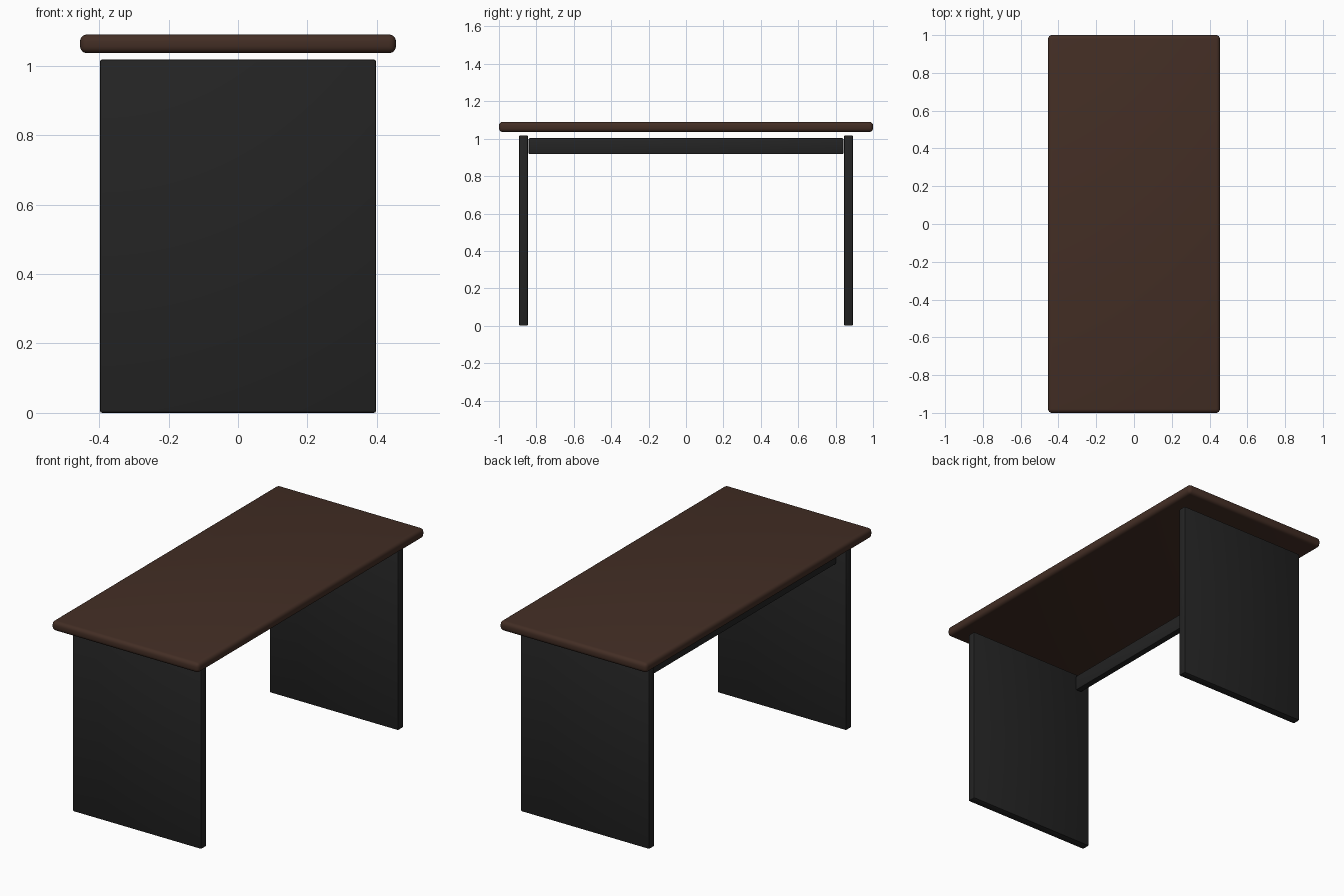
import bpy

if "Cube" in bpy.data.objects:
    bpy.data.objects.remove(bpy.data.objects["Cube"])


def material(name, rgb):
    m = bpy.data.materials.new(name)
    m.diffuse_color = (*rgb, 1.0)
    m.use_nodes = True
    m.node_tree.nodes["Principled BSDF"].inputs["Base Color"].default_value = m.diffuse_color
    return m


brown = material("dark_brown_wood", (0.056, 0.027, 0.018))
black = material("black_panel", (0.0175, 0.0175, 0.0175))


def board(name, lo, hi, bevel, segments, mat):
    """Box between two corners with rounded edges."""
    bpy.ops.mesh.primitive_cube_add(size=1, location=[(a + b) / 2 for a, b in zip(lo, hi)])
    ob = bpy.context.object
    ob.name = name
    ob.scale = [b - a for a, b in zip(lo, hi)]
    bpy.ops.object.transform_apply(location=False, rotation=False, scale=True)
    ob.data.materials.append(mat)
    mod = ob.modifiers.new("rounded_edges", 'BEVEL')
    mod.width = bevel
    mod.segments = segments
    bpy.ops.object.modifier_apply(modifier=mod.name)
    bpy.ops.object.shade_smooth_by_angle()
    return ob


# Tabletop, floating slightly above the side panels
board("tabletop", (-0.455, -1.0, 1.036), (0.455, 1.0, 1.09), 0.02, 4, brown)

# Side panels at both ends
for name, s in (("front_leg_panel", -1), ("back_leg_panel", 1)):
    y0, y1 = sorted((s * 0.845, s * 0.893))
    board(name, (-0.398, y0, 0.0), (0.398, y1, 1.018), 0.007, 2, black)

# Stretcher beam between the panels, near the left edge
board("stretcher_beam", (-0.34, -0.842, 0.917), (-0.302, 0.842, 1.003), 0.007, 2, black)
